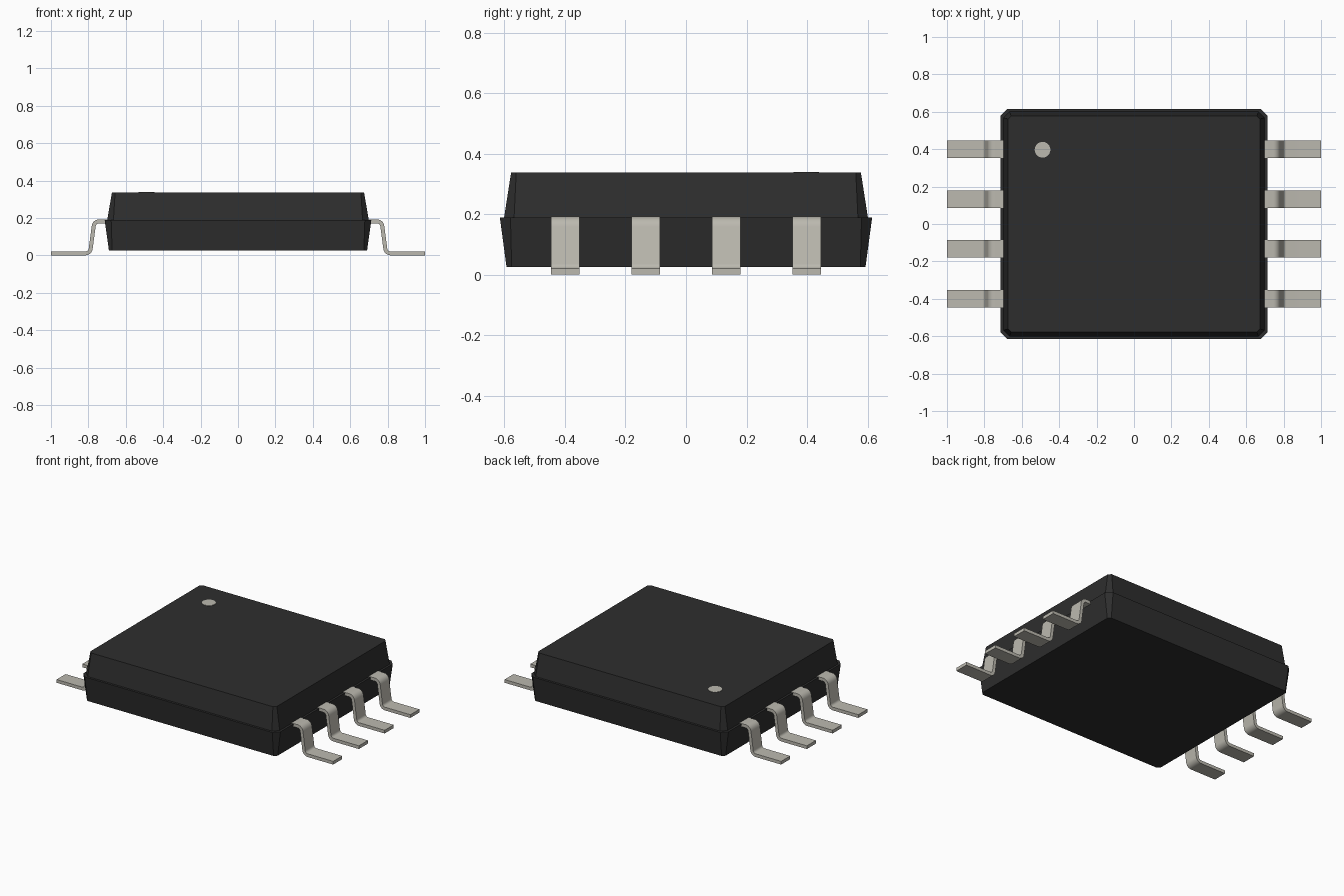
import bpy, bmesh, math
from mathutils import Vector

if "Cube" in bpy.data.objects:
    bpy.data.objects.remove(bpy.data.objects["Cube"], do_unlink=True)


def material(name, rgb):
    m = bpy.data.materials.new(name)
    m.use_nodes = True
    m.diffuse_color = (*rgb, 1)
    m.node_tree.nodes["Principled BSDF"].inputs["Base Color"].default_value = (*rgb, 1)
    return m


BLACK = material("black plastic", (0.027, 0.027, 0.027))
METAL = material("tinned metal", (0.50, 0.485, 0.43))


def finish(name, bm, mat):
    bmesh.ops.recalc_face_normals(bm, faces=bm.faces)
    me = bpy.data.meshes.new(name)
    bm.to_mesh(me)
    bm.free()
    me.materials.append(mat)
    ob = bpy.data.objects.new(name, me)
    bpy.context.collection.objects.link(ob)
    return ob


def octagon(hx, hy, c, z):
    """Rectangle outline with chamfered corners."""
    quarter = [(hx, hy - c), (hx - c, hy)]
    pts = quarter + [(-x, y) for x, y in reversed(quarter)]
    pts += [(-x, -y) for x, y in pts]
    return [(x, y, z) for x, y in pts]


# Moulded body: two tapered halves meeting at a small ledge
LEVELS = [(0.69, 0.593, 0.017, 0.025), (0.713, 0.615, 0.035, 0.189),
          (0.699, 0.601, 0.033, 0.189), (0.674, 0.578, 0.017, 0.337)]
bm = bmesh.new()
rings = [[bm.verts.new(p) for p in octagon(*lv)] for lv in LEVELS]
for a, b in zip(rings, rings[1:]):
    for i in range(8):
        j = (i + 1) % 8
        bm.faces.new((a[i], a[j], b[j], b[i]))
bm.faces.new(rings[0])
bm.faces.new(rings[-1])
finish("body", bm, BLACK)

# Pin one marker: thin disc on the top face
bm = bmesh.new()
bmesh.ops.create_cone(bm, cap_ends=True, segments=24, radius1=0.042,
                      radius2=0.042, depth=0.004)
bmesh.ops.translate(bm, verts=bm.verts, vec=(-0.489, 0.397, 0.337))
finish("pin_one_marker", bm, METAL)

# Gull-wing lead: centreline with filleted bends
T, WIDTH, RADIUS, STEPS = 0.021, 0.093, 0.028, 6
CORNERS = [Vector(p) for p in ((0.66, 0.1815), (0.768, 0.1815), (0.791, 0.0105), (1.0, 0.0105))]


def filleted(points, radius):
    """Return (point, normal) pairs along a path with rounded corners."""
    out = [(points[0], Vector((0, 1)))]
    for p, q, r in zip(points, points[1:], points[2:]):
        d1, d2 = (q - p).normalized(), (r - q).normalized()
        n1, n2 = Vector((-d1.y, d1.x)), Vector((-d2.y, d2.x))
        turn = 1 if d1.cross(d2) > 0 else -1
        setback = radius * math.tan(d1.angle(d2) / 2)
        centre = q - d1 * setback + n1 * radius * turn
        a1, sweep = math.atan2(n1.y, n1.x), turn * d1.angle(d2)
        for k in range(STEPS + 1):
            a = a1 + sweep * k / STEPS
            n = Vector((math.cos(a), math.sin(a)))
            out.append((centre - n * radius * turn, n))
    out.append((points[-1], Vector((0, 1))))
    return out


path = filleted(CORNERS, RADIUS)
outline = [p + n * T / 2 for p, n in path] + [p - n * T / 2 for p, n in reversed(path)]


def lead(name, side, y):
    bm = bmesh.new()
    near, far = ([bm.verts.new((side * p.x, y + s * WIDTH / 2, p.y)) for p in outline]
                 for s in (-1, 1))
    count, half = len(outline), len(path)
    for i in range(count):
        j = (i + 1) % count
        bm.faces.new((near[i], near[j], far[j], far[i]))
    for ring in (near, far):
        for i in range(half - 1):
            bm.faces.new((ring[i], ring[i + 1], ring[count - 2 - i], ring[count - 1 - i]))
    ob = finish(name, bm, METAL)
    bpy.ops.object.select_all(action="DESELECT")
    ob.select_set(True)
    bpy.context.view_layer.objects.active = ob
    bpy.ops.object.shade_smooth_by_angle(angle=math.radians(35))


for side, label in ((-1, "right"), (1, "left")):
    for i in range(4):
        lead(f"{label}_lead_{i + 1}", side, (i - 1.5) * 0.266)
